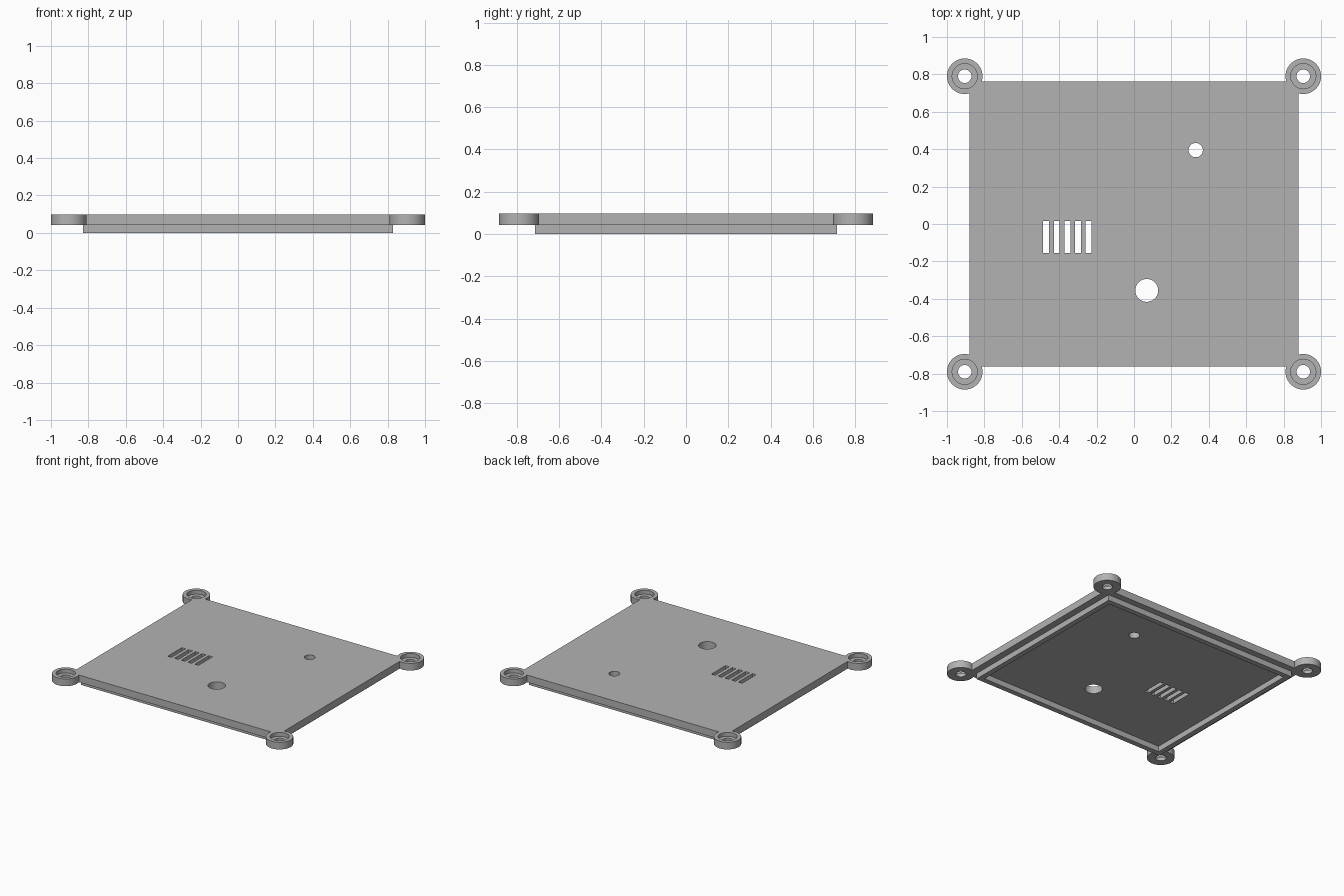
import bpy
import math

if "Cube" in bpy.data.objects:
    bpy.data.objects.remove(bpy.data.objects["Cube"], do_unlink=True)

GREY = (0.45, 0.45, 0.45, 1.0)
grey = bpy.data.materials.new("plain grey")
grey.use_nodes = True
grey.diffuse_color = GREY
grey.node_tree.nodes["Principled BSDF"].inputs["Base Color"].default_value = GREY

TOP, UNDER = 0.098, 0.043


def block(name, x, y, width, depth, low, high):
    bpy.ops.mesh.primitive_cube_add(size=1, location=(x, y, (low + high) / 2))
    ob = bpy.context.object
    ob.name = name
    ob.scale = (width, depth, high - low)
    bpy.ops.object.transform_apply(location=True, rotation=False, scale=True)
    ob.data.materials.append(grey)
    return ob


def disc(name, x, y, radius, low, high):
    bpy.ops.mesh.primitive_cylinder_add(vertices=64, radius=radius, depth=high - low,
                                        location=(x, y, (low + high) / 2))
    ob = bpy.context.object
    ob.name = name
    bpy.ops.object.transform_apply(location=True, rotation=False, scale=True)
    ob.data.materials.append(grey)
    return ob


def combine(body, tool, operation):
    mod = body.modifiers.new(tool.name, 'BOOLEAN')
    mod.operation = operation
    mod.solver = 'EXACT'
    mod.object = tool
    bpy.context.view_layer.objects.active = body
    bpy.ops.object.modifier_apply(modifier=mod.name)
    bpy.data.objects.remove(tool, do_unlink=True)


# Cover plate
cover = block("cover_plate", 0, 0, 1.76, 1.524, UNDER, TOP)

# Locating lip below the plate, hollowed to a thin rim
combine(cover, block("lip", 0, 0, 1.656, 1.428, 0, 0.07), 'UNION')
combine(cover, block("lip_pocket", 0, 0, 1.576, 1.348, -0.1, UNDER), 'DIFFERENCE')

# Round corner bosses with counterbored screw holes
corners = [(sx * 0.905, sy * 0.79) for sx in (-1, 1) for sy in (-1, 1)]
for x, y in corners:
    combine(cover, disc("boss", x, y, 0.095, UNDER, TOP), 'UNION')
for x, y in corners:
    combine(cover, disc("counterbore", x, y, 0.067, TOP - 0.03, 0.2), 'DIFFERENCE')
    combine(cover, disc("screw_hole", x, y, 0.036, -0.1, 0.2), 'DIFFERENCE')

# Round openings
combine(cover, disc("small_hole", 0.33, 0.395, 0.038, -0.1, 0.2), 'DIFFERENCE')
combine(cover, disc("large_hole", 0.068, -0.355, 0.061, -0.1, 0.2), 'DIFFERENCE')

# Row of vent slots
for i in range(5):
    combine(cover, block("vent_slot", -0.47 + i * 0.057, -0.07, 0.032, 0.17, -0.1, 0.2),
            'DIFFERENCE')

# Smooth round walls, crisp edges
bpy.ops.object.select_all(action='DESELECT')
cover.select_set(True)
bpy.context.view_layer.objects.active = cover
bpy.ops.object.shade_smooth_by_angle(angle=math.radians(30))
